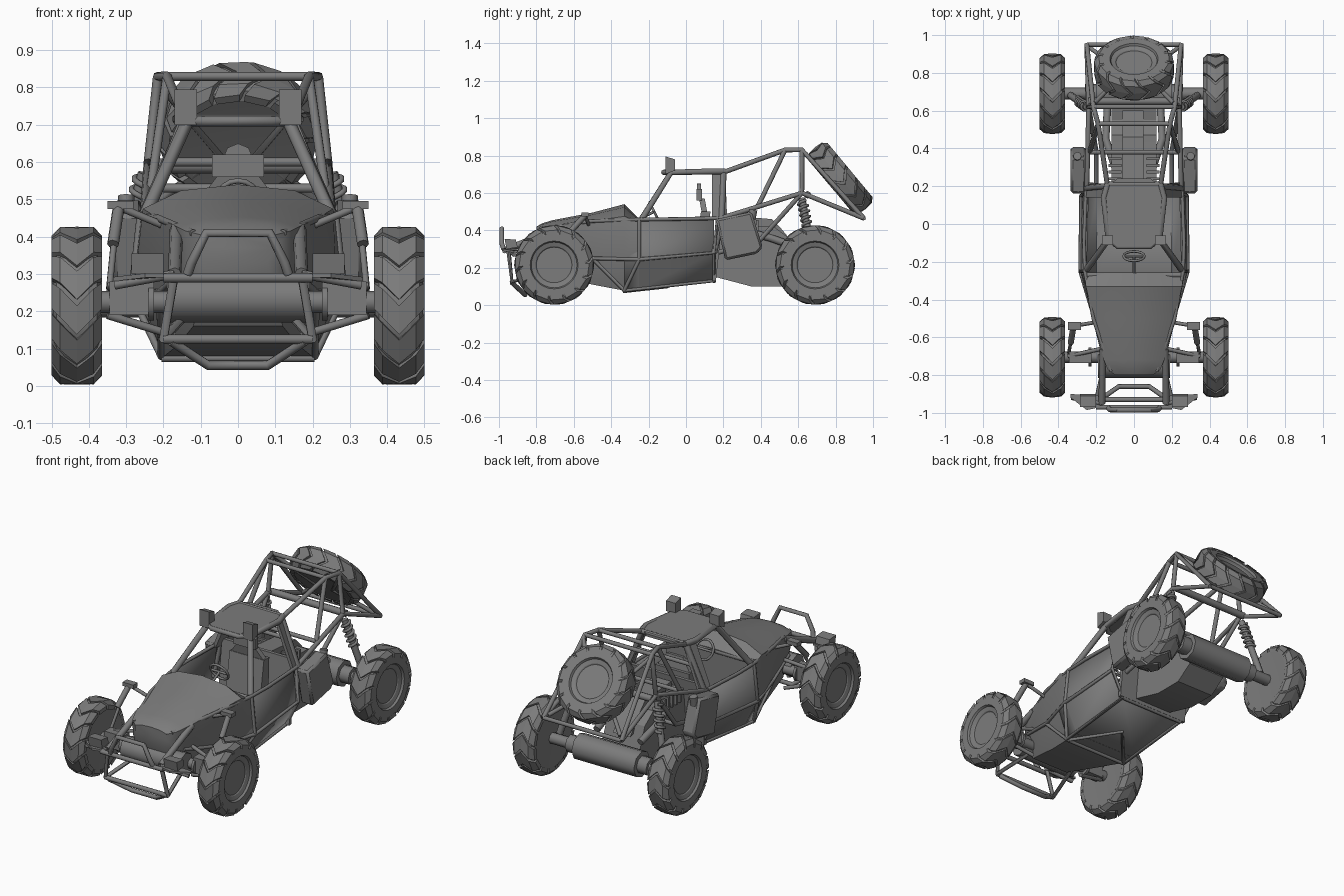
import bpy, bmesh, math
from mathutils import Vector

old = bpy.data.objects.get("Cube")
if old:
    bpy.data.objects.remove(old, do_unlink=True)

grey = bpy.data.materials.new("plain grey")
grey.use_nodes = True
grey.diffuse_color = (0.2, 0.2, 0.2, 1)
grey.node_tree.nodes["Principled BSDF"].inputs["Base Color"].default_value = (0.2, 0.2, 0.2, 1)


def select(obj):
    bpy.ops.object.select_all(action='DESELECT')
    obj.select_set(True)
    bpy.context.view_layer.objects.active = obj


def finish(name, bm, angle=30, mirror=False):
    """Turn a bmesh into a shaded object, optionally doubled across x."""
    bmesh.ops.recalc_face_normals(bm, faces=bm.faces)
    mesh = bpy.data.meshes.new(name)
    bm.to_mesh(mesh)
    bm.free()
    mesh.materials.append(grey)
    obj = bpy.data.objects.new(name, mesh)
    bpy.context.collection.objects.link(obj)
    select(obj)
    bpy.ops.object.shade_smooth_by_angle(angle=math.radians(angle))
    if mirror:
        obj.modifiers.new("mirror", 'MIRROR').use_mirror_merge = False
    return obj


def tube(name, radius, paths, mirror=True):
    """Round bars along straight-segment paths."""
    curve = bpy.data.curves.new(name, 'CURVE')
    curve.dimensions = '3D'
    curve.bevel_depth, curve.bevel_resolution, curve.use_fill_caps = radius, 2, True
    for path in paths:
        for s in ((1, -1) if mirror else (1,)):
            sp = curve.splines.new('POLY')
            sp.points.add(len(path) - 1)
            for pt, (x, y, z) in zip(sp.points, path):
                pt.co = (s * x, y, z, 1)
    curve.materials.append(grey)
    obj = bpy.data.objects.new(name, curve)
    bpy.context.collection.objects.link(obj)
    select(obj)
    bpy.ops.object.convert(target='MESH')
    bpy.ops.object.shade_smooth_by_angle(angle=math.radians(50))


def across(*points):
    """Path running from one side to the other through mirrored (x, y, z) points."""
    return [(-x, y, z) for x, y, z in points] + [(x, y, z) for x, y, z in reversed(points)]


def prism(name, points, offset, mirror=False):
    """Flat polygon extruded along an offset."""
    bm = bmesh.new()
    face = bm.faces.new([bm.verts.new(p) for p in points])
    new = bmesh.ops.extrude_face_region(bm, geom=[face])['geom']
    bmesh.ops.translate(bm, vec=offset, verts=[v for v in new if isinstance(v, bmesh.types.BMVert)])
    return finish(name, bm, mirror=mirror)


def slab(name, profile, x0, x1, mirror=False):
    """Side profile (y, z) extruded across x."""
    return prism(name, [(x0, y, z) for y, z in profile], (x1 - x0, 0, 0), mirror)


def box(name, centre, size, mirror=False):
    (x, y, z), (w, h, t) = centre, size
    corners = ((-1, -1), (1, -1), (1, 1), (-1, 1))
    slab(name, [(y + a * h / 2, z + b * t / 2) for a, b in corners], x - w / 2, x + w / 2, mirror)


def loft(name, rings, closed, angle):
    """Skin rows of points; optionally close each row and cap both ends."""
    bm = bmesh.new()
    rows = [[bm.verts.new(p) for p in ring] for ring in rings]
    n = len(rows[0])
    for a, b in zip(rows, rows[1:]):
        for i in range(n if closed else n - 1):
            j = (i + 1) % n
            bm.faces.new((a[i], a[j], b[j], b[i]))
    if closed:
        bm.faces.new(rows[0])
        bm.faces.new(rows[-1])
    return finish(name, bm, angle)


# Wheels: turned tyre and dished rim, with chevron tread blocks
def wheel(name, centre, side=1, axis=None):
    profile = [(.04, 0), (.04, .095), (.045, .1), (.052, .122), (.064, .128), (.064, .165),
               (.054, .192), (.03, .203), (-.03, .203), (-.054, .192), (-.064, .165), (-.055, 0)]
    bm = bmesh.new()

    def at(x, r, a):
        return bm.verts.new((side * x, r * math.cos(a), r * math.sin(a)))

    verts = [bm.verts.new((side * x, r, 0)) for x, r in profile]
    edges = [bm.edges.new(e) for e in zip(verts, verts[1:])]
    bmesh.ops.spin(bm, geom=verts + edges, cent=(0, 0, 0), axis=(1, 0, 0), angle=math.tau, steps=28)
    bmesh.ops.remove_doubles(bm, verts=bm.verts, dist=.0005)
    count = 14
    for k in range(count):
        a = math.tau * k / count
        for s in (-1, 1):
            tops, lows = [], []
            for x, r, low, lag in ((0, .214, .195, 0), (.045, .211, .19, .22), (.068, .188, .165, .33)):
                for w in (0, .37):
                    tops.append(at(s * x, r, a - lag + w))
                    lows.append(at(s * x, low, a - lag + w))
            for i in (0, 2):
                bm.faces.new((tops[i], tops[i + 1], tops[i + 3], tops[i + 2]))
                for j in (0, 1):
                    bm.faces.new((tops[i + j], tops[i + j + 2], lows[i + j + 2], lows[i + j]))
            bm.faces.new((tops[4], tops[5], lows[5], lows[4]))
    obj = finish(name, bm, 20)
    obj.location = centre
    if axis:
        obj.rotation_mode = 'QUATERNION'
        obj.rotation_quaternion = Vector((1, 0, 0)).rotation_difference(Vector(axis))


for label, y in (("front", -.705), ("rear", .69)):
    for hand, s in (("left", 1), ("right", -1)):
        wheel(f"{label}_{hand}_wheel", (s * .432, y, .215), s)
wheel("spare_wheel", (0, .825, .679), 1, (0, .77, .64))


# Nose and hood
def nose_ring(y, bz, bx, mz, mx, tz, tx, cz):
    half = [(bx, bz), (mx, mz), (tx, tz), (tx * .6, tz + (cz - tz) * .75)]
    return [(x, y, z) for x, z in half] + [(0, y, cz)] + [(-x, y, z) for x, z in reversed(half)]


loft("nose", [nose_ring(*r) for r in (
    (-.8, .33, .08, .37, .1, .405, .1, .42),
    (-.77, .24, .1, .33, .135, .415, .14, .437),
    (-.72, .16, .12, .3, .155, .425, .16, .453),
    (-.5, .11, .16, .27, .21, .45, .215, .495),
    (-.33, .078, .2, .25, .265, .475, .255, .54),
    (-.26, .085, .2, .25, .28, .45, .26, .47))], True, 35)

# Open cabin tub
tub = loft("cabin_tub", [[(s * x, y, z) for s, x, z in (
    (-1, tx, tz), (-1, mx, mz), (-1, bx, bz), (1, bx, bz), (1, mx, mz), (1, tx, tz))]
    for y, bz, bx, mz, mx, tz, tx in (
        (-.33, .078, .2, .25, .265, .46, .25),
        (-.25, .087, .205, .245, .283, .458, .26),
        (.15, .13, .2, .28, .275, .46, .25))], False, 8)
tub.modifiers.new("thickness", 'SOLIDIFY').thickness = .01
slab("firewall", [(.14, .13), (.16, .13), (.2, .5), (.18, .5)], -.23, .23)

# Roof panel and door posts
roof = ((.09, -.12), (.13, -.08), (.155, .14), (.135, .2), (.09, .24))
prism("roof_panel", [(x, y, .71) for x, y in roof] + [(-x, y, .71) for x, y in reversed(roof)], (0, 0, .015))
prism("door_posts", [(.26, .14, .46), (.25, .22, .46), (.145, .21, .71), (.16, .14, .71)], (-.018, 0, -.005), True)

# Seat and steering wheel
box("seat_base", (0, 0, .24), (.22, .24, .1))
slab("seat_back", [(.04, .25), (.12, .25), (.13, .5), (.08, .5)], -.11, .11)
prism("seat_shoulders", [(-.11, .085, .49), (.11, .085, .49), (.05, .07, .57), (-.05, .07, .57)], (0, .03, 0))
box("headrest", (0, .07, .59), (.14, .03, .06))
tube("headrest_pad", .04, [[(0, .06, .61), (0, .08, .61)]], False)
hoop = [(.055 * math.cos(a), -.17 - .025 * math.sin(a), .5 + .05 * math.sin(a))
        for a in (math.tau * i / 16 for i in range(17))]
tube("steering_wheel", .007, [hoop, [(-.05, -.17, .5), (.05, -.17, .5)],
                              [(0, -.17, .5), (0, -.27, .45)]], False)

# Roll cage
tube("cabin_cage", .017, [
    [(.25, -.24, .455), (.135, -.08, .71), (.16, .14, .715), (.14, .21, .715)],
    [(.14, .2, .71), (.25, .19, .46), (.265, .15, .28)]])
tube("roof_cross_bars", .014, [across((.13, -.08, .71), (.085, -.12, .71)),
                               across((.14, .21, .715)), across((.25, -.27, .455))], False)
tube("rear_cage", .013, [
    [(.14, .2, .71), (.19, .53, .83), (.215, .62, .83), (.25, .95, .465)],
    [(.25, .17, .46), (.24, .62, .6), (.25, .95, .465)],
    [(.215, .62, .83), (.24, .62, .6), (.2, .38, .33), (.2, .16, .28)],
    [(.19, .53, .83), (.235, .38, .52)]])
tube("rear_cross_bars", .012, [across(p) for p in (
    (.19, .53, .83), (.215, .62, .83), (.25, .95, .465), (.235, .38, .53), (.2, .38, .33), (.18, .2, .6))], False)
tube("rear_thick_bar", .02, [across((.24, .65, .59))], False)
tube("spare_carrier", .012, [[(.21, .64, .81), (.05, .8, .62), (.23, .93, .48)]])

# Body frame rails
tube("side_frame", .01, [
    [(.12, -.78, .41), (.215, -.5, .45), (.26, -.25, .458), (.265, -.1, .46), (.255, .17, .465)],
    [(.21, -.5, .25), (.205, -.33, .078), (.205, .15, .13), (.28, .15, .28)],
    [(.205, -.33, .078), (.285, -.25, .245), (.262, -.25, .455)],
    [(.21, -.5, .25), (.285, -.25, .245), (.28, .15, .28), (.255, .17, .465)],
    [(.155, -.72, .3), (.21, -.5, .25)]])
tube("floor_braces", .01, [across((.205, -.33, .074)), across((.205, .15, .127)),
                           [(-.2, -.33, .075), (0, -.1, .1), (.2, -.33, .075)]], False)

# Front bumper and its rails
tube("bumper_rails", .012, [
    [(.17, -.95, .3), (.2, -.93, .125), (.15, -.72, .18)],
    [(.17, -.95, .3), (.33, -.92, .27)]])
tube("hood_rails", .018, [[(.165, -.66, .42), (.17, -.95, .3)]])
tube("bumper_bars", .013, [
    across((.2, -.97, .29)),
    across((.135, -.975, .3), (.125, -.985, .33), (.085, -.985, .41)),
    across((.2, -.93, .125)),
    across((.18, -.93, .12), (.08, -.86, .055))], False)
slab("fog_lamps", [(-.96, .3), (-.9, .31), (-.91, .35), (-.97, .355)], .2, .285, True)
prism("fog_lamp_brackets", [(.18, -.97, .29), (.25, -.985, .29), (.335, -.92, .28), (.335, -.9, .28), (.18, -.91, .29)],
      (0, 0, .012), True)
slab("roof_lamps", [(-.11, .7), (-.06, .72), (-.06, .78), (-.11, .795)], .11, .17, True)

# Axles and hubs
tube("front_axle", .03, [across((.39, -.705, .225))], False)
tube("front_axle_housing", .065, [across((.19, -.75, .235))], False)
box("front_hubs", (.285, -.705, .235), (.12, .06, .09), True)
tube("front_axle_flanges", .05, [[(.225, -.705, .225), (.24, -.705, .225)]])
tube("front_arms", .011, [[(.17, -.66, .135), (.35, -.7, .19)], [(.17, -.66, .3), (.35, -.7, .265)]])
tube("rear_axle", .032, [across((.39, .69, .215))], False)
tube("rear_axle_housing", .075, [across((.2, .69, .215))], False)
tube("rear_axle_collars", .05, [[(.2, .69, .215), (.26, .69, .215)]])

# Rear coil-over shocks
low, top = Vector((.335, .68, .25)), Vector((.25, .62, .57))
d = (top - low).normalized()
u = d.orthogonal().normalized()
v = d.cross(u)
coil = [low.lerp(top, .5 + .45 * i / 50) + .024 * (u * math.cos(i * .63) + v * math.sin(i * .63))
        for i in range(51)]
tube("rear_shock_coils", .008, [coil])
tube("rear_shock_bodies", .019, [[low, top]])

# Front shock tubes and their mounts
tube("front_shocks", .016, [[(.335, -.63, .38), (.32, -.54, .48)]])
tube("front_shock_rods", .009, [[(.345, -.68, .26), (.33, -.6, .41)]])
box("front_shock_mounts", (.315, -.54, .485), (.07, .04, .022), True)
tube("front_shock_braces", .01, [[(.2, -.52, .43), (.32, -.54, .48)]])

# Engine, gearbox and side pods
slab("engine", [(.16, .15), (.35, .1), (.52, .1), (.62, .17), (.55, .36), (.47, .42), (.3, .42), (.18, .45)], -.12, .12)
slab("engine_cover", [(.2, .4), (.6, .3), (.5, .42), (.46, .46), (.22, .48)], -.06, .05)
for i in range(5):
    box("cylinder_fin", (-.1, .24 + i * .035, .42), (.07, .014, .07), True)
tube("exhausts", .02, [[(.1, .3, .4), (.15, .45, .36), (.14, .62, .3)]])
pods = slab("side_pods", [(.16, .46), (.35, .5), (.41, .31), (.38, .275), (.21, .24)], .255, .335, True)
pods.modifiers.new("soft_edges", 'BEVEL').width = .012
tube("pod_caps", .022, [[(.3, .35, .46), (.3, .36, .51)]])
